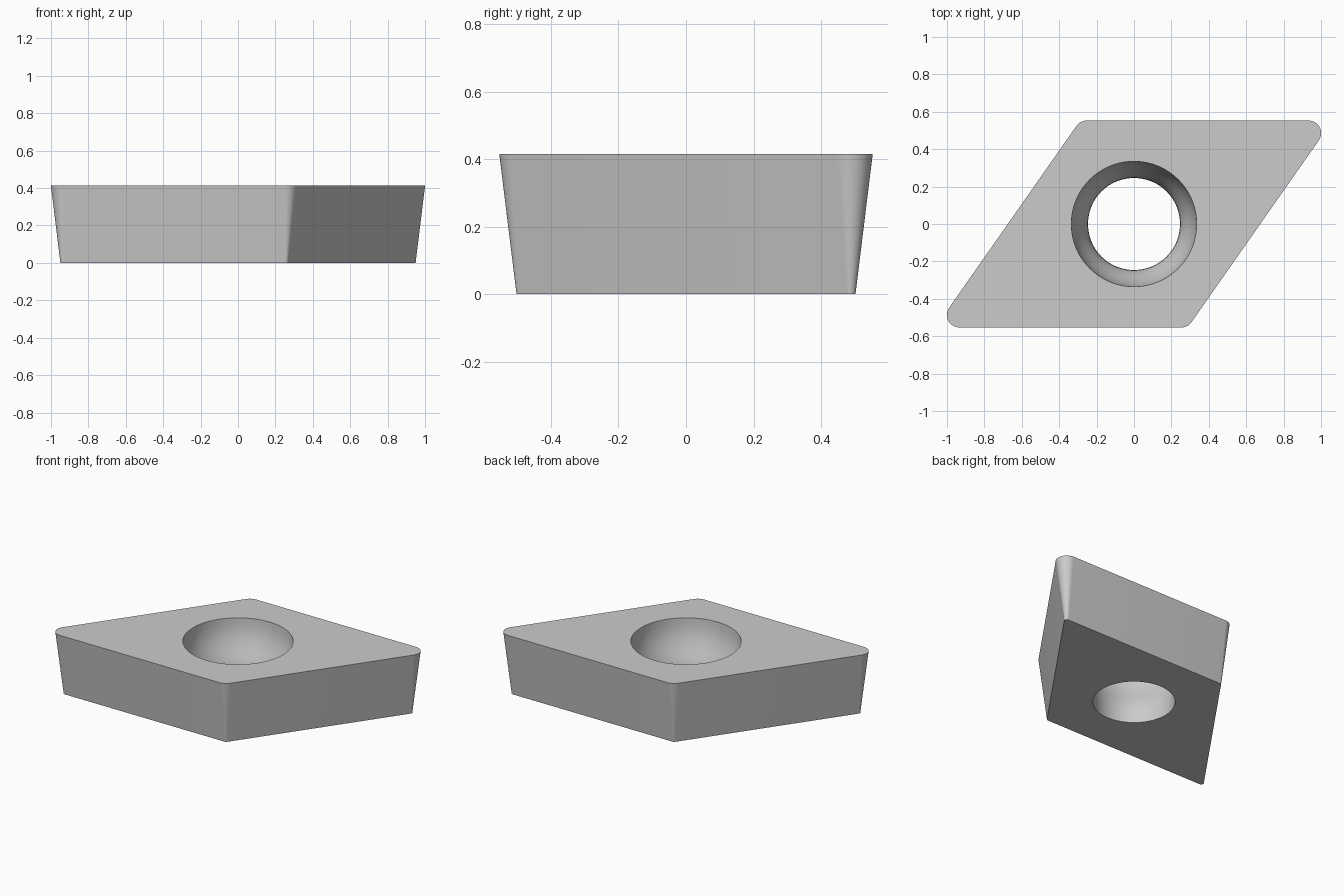
import bpy, bmesh
from math import sin, cos, tan, radians, pi

if "Cube" in bpy.data.objects:
    bpy.data.objects.remove(bpy.data.objects["Cube"])

HALF, NOSE, HEIGHT = 0.553, 0.067, 0.415   # half width, corner radius, thickness
RELIEF = HEIGHT * tan(radians(7))          # inward draft at the bottom
HALF_ANGLE = radians(27.5)                 # half of the 55 degree point
SEG, HOLE_SEG = 16, 96

bm = bmesh.new()


def ring(points, z):
    verts = [bm.verts.new((x, y, z)) for x, y in points]
    edges = [bm.edges.new((verts[i - 1], verts[i])) for i in range(len(verts))]
    return verts, edges


def skin(a, b):
    for i in range(len(a)):
        bm.faces.new((a[i - 1], a[i], b[i], b[i - 1]))


def rhombus(radius):
    """Rounded rhombus: fixed corner centres, corner radius tapering with the draft."""
    d = HALF - NOSE
    acute, obtuse = d / tan(HALF_ANGLE), d * tan(HALF_ANGLE)
    corners = [(acute, d, -35, 90), (-obtuse, d, 90, 145),
               (-acute, -d, 145, 270), (obtuse, -d, 270, 325)]
    pts = []
    for cx, cy, a0, a1 in corners:
        for i in range(SEG + 1):
            a = radians(a0 + (a1 - a0) * i / SEG)
            pts.append((cx + radius * cos(a), cy + radius * sin(a)))
    return pts


def circle(r):
    return [(r * cos(2 * pi * i / HOLE_SEG), r * sin(2 * pi * i / HOLE_SEG))
            for i in range(HOLE_SEG)]


# Drafted outer wall
bottom, bottom_edges = ring(rhombus(NOSE - RELIEF), 0)
top, top_edges = ring(rhombus(NOSE), HEIGHT)
skin(bottom, top)

# Screw hole: smooth seat narrowing to a straight bore
profile = [(0.335, HEIGHT), (0.333, 0.37), (0.328, 0.33), (0.318, 0.29),
           (0.304, 0.25), (0.287, 0.21), (0.270, 0.175), (0.257, 0.14),
           (0.249, 0.105), (0.246, 0.07), (0.246, 0)]
rings = [ring(circle(r), z) for r, z in profile]
for upper, lower in zip(rings, rings[1:]):
    skin(upper[0], lower[0])

# Flat top and bottom faces around the hole
for edges, z in ((top_edges + rings[0][1], 1), (bottom_edges + rings[-1][1], -1)):
    bmesh.ops.triangle_fill(bm, edges=edges, use_beauty=True, normal=(0, 0, z))
bmesh.ops.recalc_face_normals(bm, faces=bm.faces[:])

mesh = bpy.data.meshes.new("cutting_insert")
bm.to_mesh(mesh)
bm.free()
insert = bpy.data.objects.new("cutting_insert", mesh)
bpy.context.collection.objects.link(insert)
bpy.context.view_layer.objects.active = insert
insert.select_set(True)
bpy.ops.object.shade_smooth_by_angle(angle=radians(30))
